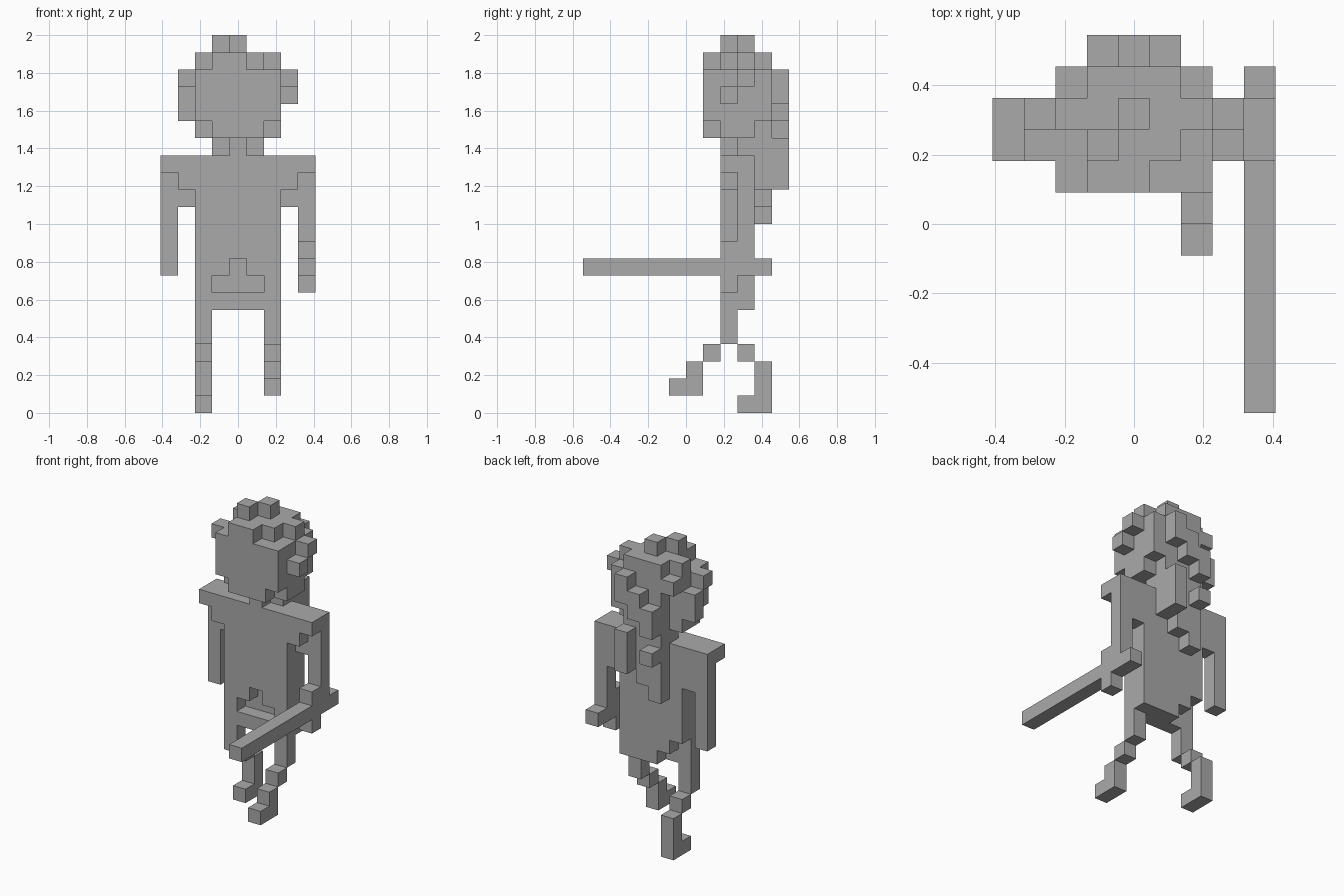
import bpy, bmesh
from mathutils import Vector
from itertools import product

cube = bpy.data.objects.get("Cube")
if cube:
    bpy.data.objects.remove(cube)

UNIT = 1 / 11                      # edge of one block
CORNER = Vector((-4.5, -6, 0))     # grid origin, in blocks

grey = bpy.data.materials.new("plain grey")
grey.use_nodes = True
colour = (0.4, 0.4, 0.4, 1)
grey.diffuse_color = colour
grey.node_tree.nodes["Principled BSDF"].inputs["Base Color"].default_value = colour


def cells(boxes):
    """Blocks covered by boxes of inclusive x, y and z spans."""
    found = set()
    for box in boxes:
        spans = [s if isinstance(s, tuple) else (s, s) for s in box]
        found.update(product(*(range(a, b + 1) for a, b in spans)))
    return found


def blocks(name, boxes, cut=()):
    """One part: the outer skin of its blocks, with flat areas merged."""
    solid = cells(boxes) - cells(cut)
    bm = bmesh.new()
    for cell in solid:
        for axis, side in product(range(3), (0, 1)):
            step = [0, 0, 0]
            step[axis] = 2 * side - 1
            if tuple(c + s for c, s in zip(cell, step)) in solid:
                continue
            u, v = Vector(), Vector()
            u[(axis + 1) % 3] = v[(axis + 2) % 3] = 1
            base = Vector(cell) + CORNER
            base[axis] += side
            ring = [base, base + u, base + u + v, base + v]
            if not side:
                ring.reverse()
            bm.faces.new([bm.verts.new(p * UNIT) for p in ring])
    bmesh.ops.remove_doubles(bm, verts=bm.verts, dist=UNIT / 100)
    bmesh.ops.dissolve_limit(bm, angle_limit=0.01, verts=bm.verts, edges=bm.edges)
    mesh = bpy.data.meshes.new(name)
    bm.to_mesh(mesh)
    bm.free()
    mesh.materials.append(grey)
    obj = bpy.data.objects.new(name, mesh)
    bpy.context.collection.objects.link(obj)


# Legs in mid stride
blocks("left_leg", [(6, 8, (4, 5)), (6, 7, 3), (6, 6, (1, 2)), (6, 5, 1)])
blocks("right_leg", [(2, 8, (4, 5)), (2, 9, 3), (2, 10, (0, 2)), (2, 9, 0)])

# Torso with a hollow at the front and a slanted hem at the back
blocks("torso", [((2, 6), (8, 9), (6, 14))],
       cut=[((3, 5), 8, 7), (4, 8, 8), ((2, 3), 9, 6), (2, 9, 7)])

# Shoulders and upper arms, alike on both sides
for side, outer, inner in (("right", 0, 1), ("left", 8, 7)):
    blocks(side + "_shoulder", [(outer, (8, 9), 14), (inner, (8, 9), (13, 14)), (inner, 9, 12)])
blocks("right_arm", [(0, 9, (8, 13))])
blocks("left_arm", [(8, 9, (9, 13)), (8, 8, 9), (8, 8, 7)])
blocks("staff", [(8, (0, 10), 8)])

# Neck and head with the lower front corners taken off
blocks("neck", [((3, 5), 9, 15), (4, 8, 15)])
blocks("head", [((2, 6), (7, 9), (16, 19))], cut=[(2, 7, 16), (6, 7, 16)])

# Hair on the crown, sides and back
blocks("crown_hair", [((3, 5), (7, 10), 20), (2, 9, 20), (6, 9, 20), (3, 8, 21), (4, 9, 21)],
       cut=[(5, 7, 20)])
blocks("right_side_hair", [(1, 8, 19), (1, 9, (17, 18))])
blocks("left_side_hair", [(7, 8, 18), (7, 9, 19)])
blocks("back_hair", [(6, 10, (17, 19)), (5, 10, (13, 19)), (4, 10, (12, 19)),
                     (3, 10, (11, 19)), (2, 10, 19)])
blocks("back_locks", [(5, 11, (18, 19)), (4, 11, (17, 18)), (3, 11, (16, 17)),
                      (5, 11, (13, 15)), (3, 11, 14)])
